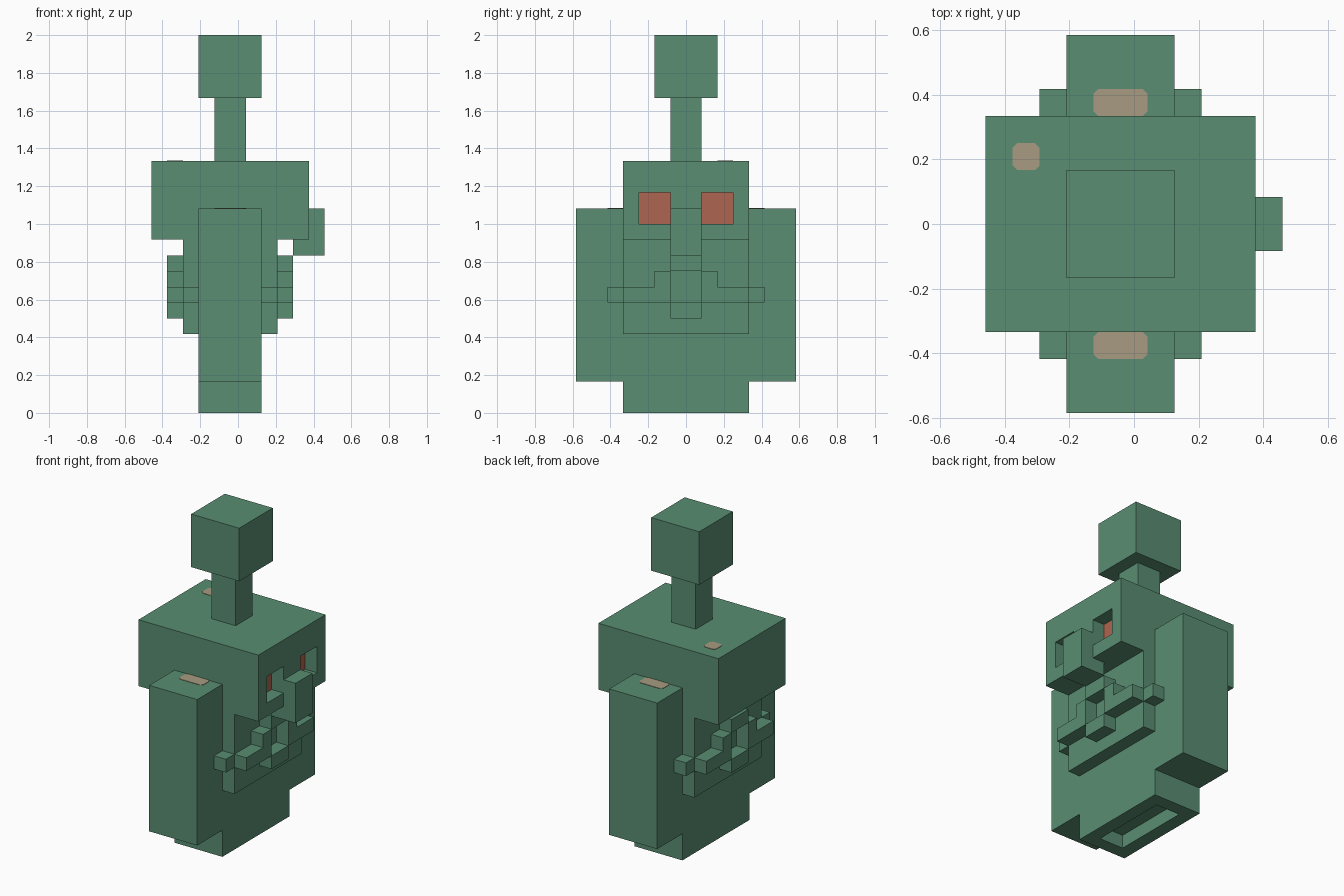
import bpy, bmesh
from mathutils import Vector

U = 1 / 12               # one block
OFFSET = Vector((-0.5, 0, 0))

cube = bpy.data.objects.get("Cube")
if cube:
    bpy.data.objects.remove(cube, do_unlink=True)


def material(name, rgb):
    mat = bpy.data.materials.new(name)
    mat.use_nodes = True
    color = (*rgb, 1)
    mat.diffuse_color = color
    mat.node_tree.nodes["Principled BSDF"].inputs["Base Color"].default_value = color
    return mat


green = material("sage green", (0.10, 0.27, 0.17))
red = material("brick red", (0.42, 0.13, 0.08))
beige = material("beige", (0.39, 0.33, 0.22))


def prism(name, outline, push, mat=green):
    """Extrude a flat outline (in blocks) along the push vector."""
    bm = bmesh.new()
    face = bm.faces.new([bm.verts.new((Vector(p) + OFFSET) * U) for p in outline])
    new = bmesh.ops.extrude_face_region(bm, geom=[face])["geom"]
    moved = [v for v in new if isinstance(v, bmesh.types.BMVert)]
    bmesh.ops.translate(bm, verts=moved, vec=Vector(push) * U)
    bmesh.ops.recalc_face_normals(bm, faces=bm.faces)
    mesh = bpy.data.meshes.new(name)
    bm.to_mesh(mesh)
    bm.free()
    mesh.materials.append(mat)
    obj = bpy.data.objects.new(name, mesh)
    bpy.context.collection.objects.link(obj)
    return obj


def box(name, x, y, z, mat=green):
    outline = [(x[0], y[0], z[0]), (x[1], y[0], z[0]),
               (x[1], y[1], z[0]), (x[0], y[1], z[0])]
    return prism(name, outline, (0, 0, z[1] - z[0]), mat)


def cut(obj, cutter):
    """Carve the cutter out of the part, then discard it."""
    cutter.hide_render = True
    mod = obj.modifiers.new("cut", 'BOOLEAN')
    mod.operation = 'DIFFERENCE'
    mod.solver = 'EXACT'
    mod.object = cutter
    bpy.context.view_layer.objects.active = obj
    bpy.ops.object.modifier_apply(modifier=mod.name)
    bpy.data.objects.remove(cutter, do_unlink=True)


def spot(name, x, y, z, c=0.17):
    """Thin patch with clipped corners lying on a top face."""
    (a, b), (d, e) = x, y
    outline = [(a + c, d, z), (b - c, d, z), (b, d + c, z), (b, e - c, z),
               (b - c, e, z), (a + c, e, z), (a, e - c, z), (a, d + c, z)]
    return prism(name, outline, (0, 0, 0.03), beige)


# Base column with a recess underneath, and the wider chest block
base = box("base", (-2, 2), (-4, 4), (0, 11))
cut(base, box("base_cutter", (-1, 1), (-3, 3), (-1, 1)))
box("chest", (-3, 3), (-4, 4), (5, 11))

# Head with two recessed eye sockets; the socket backs are red
head = box("head", (-5, 5), (-4, 4), (11, 16))
head.data.materials.append(red)
for s in (-1, 1):
    cut(head, box("eye_cutter", (4, 6), sorted((s, 3 * s)), (12, 14)))
eye_x = (4 + OFFSET.x) * U
for poly in head.data.polygons:
    is_eye = poly.normal.x > 0.9 and abs(poly.center.x - eye_x) < 0.01
    poly.material_index = 1 if is_eye else 0
spot("head_spot", (-4, -3), (2, 3), 16)
box("nose", (4, 6), (-1, 1), (10, 13))

# Stem and block on top of the head
box("stem", (-1, 1), (-1, 1), (16, 20))
box("top_block", (-2, 2), (-2, 2), (20, 24))

# Arms with a patch on each shoulder
for s, side in ((1, "back"), (-1, "front")):
    box(side + "_arm", (-2, 2), sorted((4 * s, 7 * s)), (2, 13))
    spot(side + "_arm_spot", (-1, 1), sorted((4 * s, 5 * s)), 13)

# Raised mouth on both broad sides, with an opening in the middle
for sx, side in ((1, "left"), (-1, "right")):
    span = sorted((3 * sx, 4 * sx))
    box(side + "_mouth_top", span, (-1, 1), (9, 10))
    box(side + "_mouth_bottom", span, (-1, 1), (6, 7))
    for sy, end in ((1, "back"), (-1, "front")):
        steps = [(1, 7), (4, 7), (4, 8), (2, 8), (2, 9), (1, 9)]
        prism(f"{side}_{end}_mouth_step",
              [(3 * sx, y * sy, z) for y, z in steps], (sx, 0, 0))
        box(f"{side}_{end}_mouth_corner", sorted((2 * sx, 3 * sx)),
            sorted((4 * sy, 5 * sy)), (7, 8))
